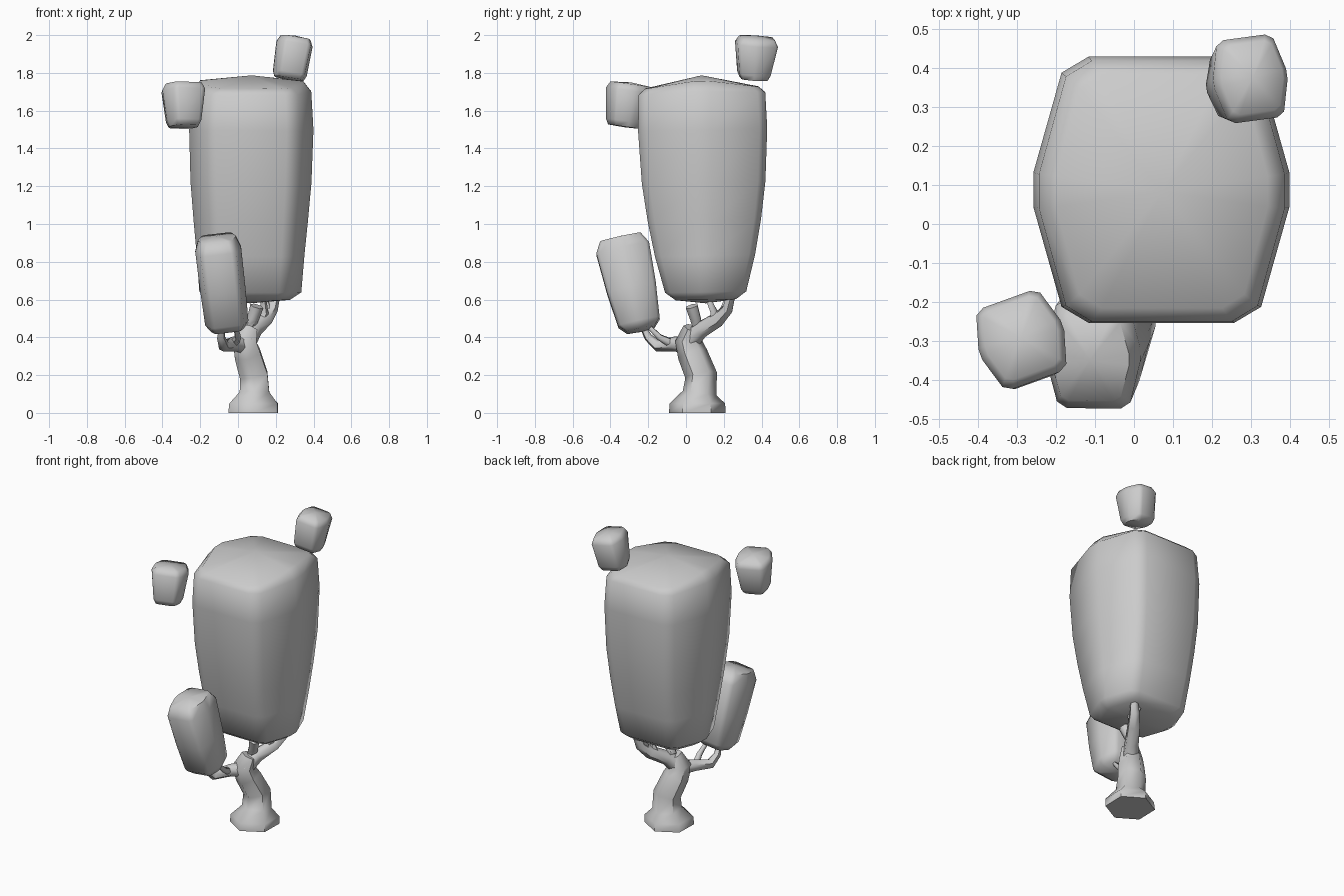
import bpy, bmesh, math
from mathutils import Vector, Quaternion

if "Cube" in bpy.data.objects:
    bpy.data.objects.remove(bpy.data.objects["Cube"])

# Hexagon with chamfered corners, shared by every foliage block
QUARTER = [(1, .13), (.78, .88), (.57, 1)]
HEX = (QUARTER + [(-x, y) for x, y in reversed(QUARTER)]
       + [(-x, -y) for x, y in QUARTER] + [(x, -y) for x, y in reversed(QUARTER)])


def finish(name, rings, ends, angle):
    bm = bmesh.new()
    loops = [[bm.verts.new(p) for p in r] for r in rings]
    n = len(loops[0])
    for a, b in zip(loops, loops[1:]):
        for i in range(n):
            j = (i + 1) % n
            bm.faces.new((a[i], a[j], b[j], b[i]))
    for loop, tip in zip((loops[0], loops[-1]), ends):
        t = bm.verts.new(tip)
        for i in range(n):
            bm.faces.new((loop[i], loop[(i + 1) % n], t))
    bmesh.ops.recalc_face_normals(bm, faces=bm.faces)
    me = bpy.data.meshes.new(name)
    bm.to_mesh(me)
    bm.free()
    ob = bpy.data.objects.new(name, me)
    bpy.context.collection.objects.link(ob)
    bpy.context.view_layer.objects.active = ob
    ob.select_set(True)
    bpy.ops.object.shade_smooth_by_angle(angle=math.radians(angle))
    ob.select_set(False)


def foliage(name, base, top, rows, turn=0, bulge=(.012, .012)):
    """rows: (position along axis 0..1, radius x, radius y, ridge drop)"""
    base, top = Vector(base), Vector(top)
    axis = top - base
    q = Vector((0, 0, 1)).rotation_difference(axis)
    spin = Quaternion((0, 0, 1), math.radians(turn))
    rings = []
    for t, rx, ry, drop in rows:
        c = base + axis * t
        rings.append([c + q @ (spin @ Vector((x * rx, y * ry, -drop * abs(y))))
                      for x, y in HEX])
    d = axis.normalized()
    finish(name, rings, (base - d * bulge[0], top + d * bulge[1]), 60)


def limb(name, pts, sides=6, turn=0):
    """pts: (x, y, z, radius)"""
    ps = [Vector(p[:3]) for p in pts]
    q = Quaternion()
    up = Vector((0, 0, 1))
    rings = []
    for i, p in enumerate(ps):
        d = (ps[min(i + 1, len(ps) - 1)] - ps[max(i - 1, 0)]).normalized()
        if p.z == 0 or (name == "trunk" and i < 2):
            d = Vector((0, 0, 1))
        q = up.rotation_difference(d) @ q
        up = d
        rings.append([p + q @ Vector((pts[i][3] * math.cos(a), pts[i][3] * math.sin(a), 0))
                      for a in (turn + math.tau * k / sides for k in range(sides))])
    finish(name, rings, (ps[0], ps[-1]), 60)


# Main crown
foliage("main_foliage", (.065, .105, .6), (.072, .083, 1.77), [
    (0, .21, .16, 0), (.035, .27, .215, 0), (.2, .285, .265, 0), (.36, .303, .3, 0),
    (.53, .32, .327, 0), (.77, .329, .342, 0), (.945, .316, .335, .015),
    (.995, .272, .30, .042)], bulge=(.02, .017))

# Small floating crown blocks
CAP = [(0, .8), (.12, 1)]
foliage("upper_foliage", (.27, .357, 1.77), (.304, .376, 1.985), [
    (0, .078, .07, 0), (.13, .09, .083, 0), (.85, .096, .108, 0), (1, .08, .09, 0)],
    turn=8, bulge=(.005, .012))
foliage("side_foliage", (-.287, -.325, 1.515), (-.29, -.293, 1.74), [
    (0, .075, .078, 0), (.13, .09, .092, 0), (.85, .112, .112, 0), (1, .095, .095, 0)],
    turn=20, bulge=(.003, .01))
foliage("lower_foliage", (-.055, -.24, .44), (-.112, -.347, .925), [
    (0, .088, .075, 0), (.08, .115, .112, 0), (.45, .12, .132, 0),
    (.88, .122, .143, 0), (1, .1, .11, 0)])

# Trunk with flared foot
limb("trunk", [(.08, .06, 0, .15), (.083, .06, .05, .147), (.088, .072, .105, .09),
               (.083, .08, .2, .085), (.05, .035, .31, .08), (.035, .015, .38, .072),
               (.06, .035, .45, .05)], 6, .5)

# Branches
limb("back_branch", [(.035, .01, .37, .06), (.085, .08, .44, .045), (.145, .17, .495, .04),
                     (.18, .22, .55, .032), (.2, .24, .63, .025)])
limb("front_branch", [(.04, .02, .36, .05), (-.02, -.06, .365, .04), (-.075, -.15, .355, .032),
                      (-.09, -.2, .4, .022), (-.085, -.23, .46, .016)])
limb("front_twig", [(-.02, -.08, .37, .025), (.0, -.14, .4, .018), (-.01, -.19, .45, .013)])
limb("cut_stub", [(.06, .06, .46, .03), (.08, .05, .5, .032), (.1, .03, .565, .036)])
limb("upper_twig", [(.12, .14, .48, .025), (.14, .15, .53, .022), (.135, .12, .6, .015)])
limb("side_twig", [(.16, .19, .52, .022), (.155, .2, .56, .017), (.14, .22, .61, .013)])
